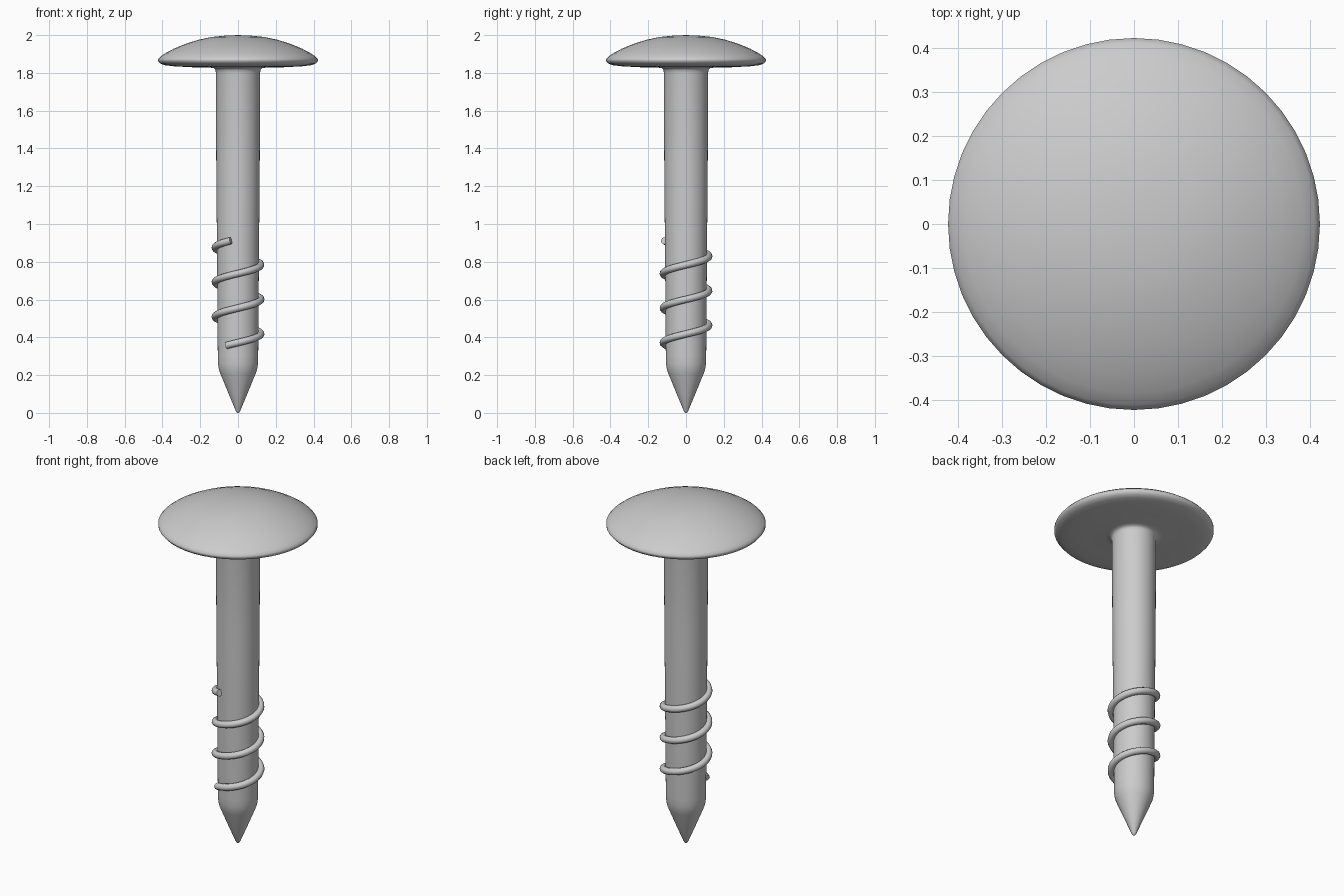
import bpy, bmesh, math

if "Cube" in bpy.data.objects:
    bpy.data.objects.remove(bpy.data.objects["Cube"])

def lathe(name, profile, segs=48):
    """Revolve an (r, z) profile around z; r = 0 points become poles."""
    bm = bmesh.new()
    rings = []
    for r, z in profile:
        if r == 0:
            rings.append([bm.verts.new((0, 0, z))])
        else:
            rings.append([bm.verts.new((r * math.cos(2 * math.pi * i / segs),
                                        r * math.sin(2 * math.pi * i / segs), z))
                          for i in range(segs)])
    for a, b in zip(rings, rings[1:]):
        for i in range(segs):
            j = (i + 1) % segs
            if len(a) == 1:
                bm.faces.new((a[0], b[j], b[i]))
            elif len(b) == 1:
                bm.faces.new((a[i], a[j], b[0]))
            else:
                bm.faces.new((a[i], a[j], b[j], b[i]))
    bmesh.ops.recalc_face_normals(bm, faces=bm.faces)
    me = bpy.data.meshes.new(name)
    bm.to_mesh(me)
    bm.free()
    ob = bpy.data.objects.new(name, me)
    bpy.context.collection.objects.link(ob)
    me.shade_smooth()
    return ob

# nail body: point, tapered shank, fillet, domed head
point = [(0, 0), (0.007, 0.003), (0.013, 0.013), (0.05, 0.102), (0.093, 0.207),
         (0.101, 0.23), (0.106, 0.26)]
shank = [(0.107, 0.3), (0.109, 0.6), (0.112, 0.95), (0.115, 1.3), (0.117, 1.8),
         (0.119, 1.815), (0.127, 1.825)]
underside = [(0.15, 1.828), (0.25, 1.83), (0.34, 1.835), (0.39, 1.841), (0.412, 1.85)]
dome = [(0.423, 1.863), (0.423, 1.872), (0.412, 1.885), (0.385, 1.904), (0.34, 1.928),
        (0.28, 1.953), (0.21, 1.975), (0.14, 1.99), (0.07, 1.997), (0, 2.0)]
lathe("nail_body", point + shank + underside + dome)

# spiral thread: three turns of round wire around the lower shank
start, end, pitch, radius = -120, 3 * 360 - 108, 0.183, 0.121
steps = 110
cu = bpy.data.curves.new("thread_path", 'CURVE')
cu.dimensions = '3D'
cu.bevel_depth = 0.019
cu.bevel_resolution = 3
cu.use_fill_caps = True
sp = cu.splines.new('POLY')
sp.points.add(steps)
for i, p in enumerate(sp.points):
    deg = start + (end - start) * i / steps
    a = math.radians(deg)
    p.co = (radius * math.cos(a), radius * math.sin(a),
            0.372 + pitch * (deg + 90) / 360, 1)
thread = bpy.data.objects.new("thread_path", cu)
bpy.context.collection.objects.link(thread)
bpy.context.view_layer.objects.active = thread
thread.select_set(True)
bpy.ops.object.convert(target='MESH')
thread = bpy.context.object
thread.name = "spiral_thread"
bpy.ops.object.shade_smooth_by_angle(angle=math.radians(50))
